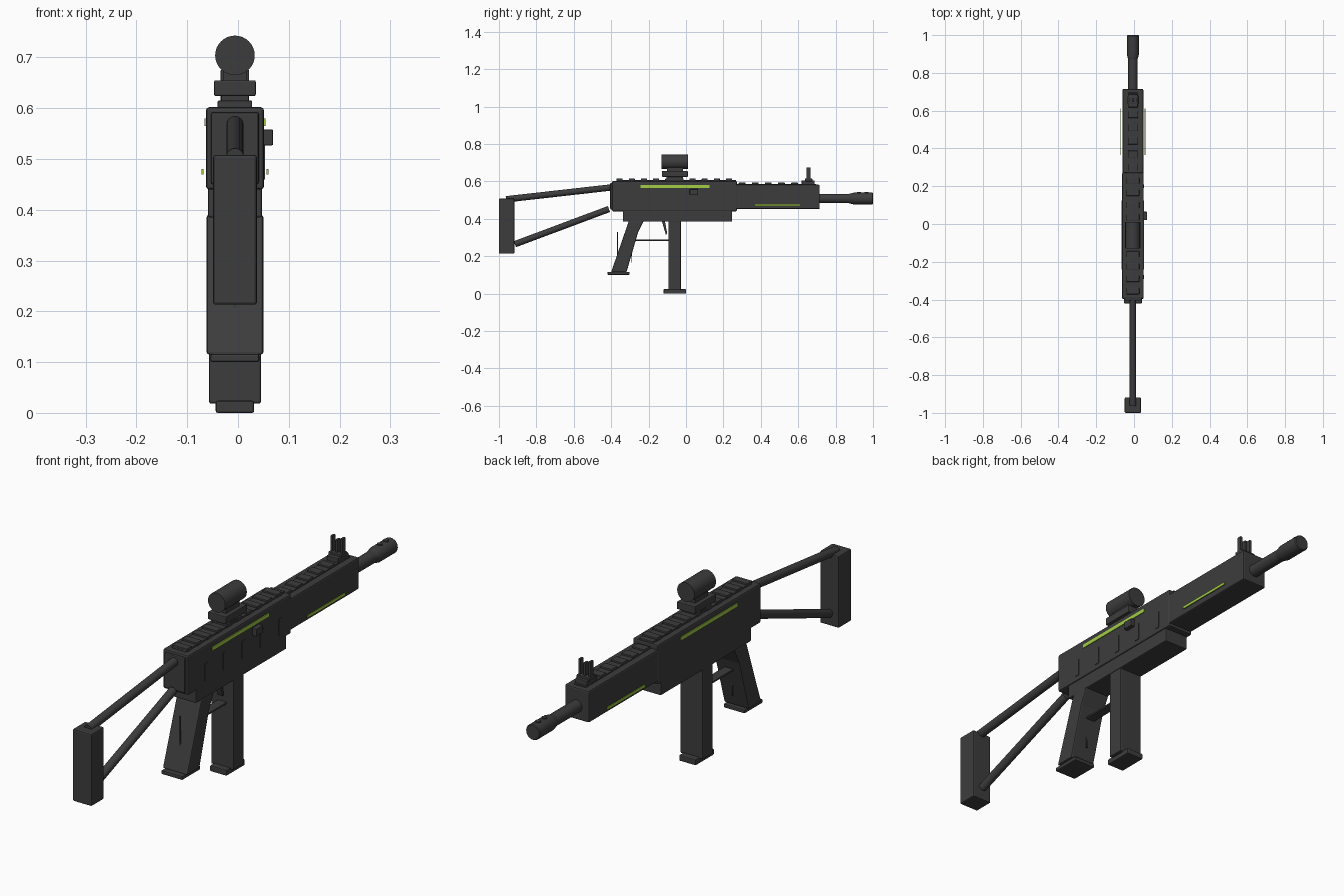
import bpy, bmesh, math
from mathutils import Vector

if "Cube" in bpy.data.objects:
    bpy.data.objects.remove(bpy.data.objects["Cube"])

CX = -0.006  # centre line of the body


def material(name, col):
    m = bpy.data.materials.new(name)
    m.diffuse_color = (*col, 1)
    m.use_nodes = True
    m.node_tree.nodes["Principled BSDF"].inputs["Base Color"].default_value = m.diffuse_color
    return m


DARK = material("charcoal", (0.046, 0.046, 0.046))
GREEN = material("lime green", (0.36, 0.62, 0.06))


def finish(name, bm, mat, bevel=0.0):
    bmesh.ops.recalc_face_normals(bm, faces=bm.faces)
    me = bpy.data.meshes.new(name)
    bm.to_mesh(me)
    bm.free()
    ob = bpy.data.objects.new(name, me)
    bpy.context.collection.objects.link(ob)
    me.materials.append(mat)
    if bevel:
        b = ob.modifiers.new("bevel", 'BEVEL')
        b.width = bevel
        b.segments = 2
    return ob


def box(name, x, y, z, bevel=0.004, mat=DARK):
    """Box from (min, max) pairs."""
    bm = bmesh.new()
    bmesh.ops.create_cube(bm, size=1)
    for v in bm.verts:
        v.co = [(a + b) / 2 + c * (b - a) for (a, b), c in zip((x, y, z), v.co)]
    return finish(name, bm, mat, bevel)


def mid(half):
    return (CX - half, CX + half)


def prism(name, pts, half, bevel=0.004):
    """Side profile of (y, z) points extruded across the width."""
    bm = bmesh.new()
    f = bm.faces.new([bm.verts.new((CX - half, y, z)) for y, z in pts])
    ext = bmesh.ops.extrude_face_region(bm, geom=[f])["geom"]
    bmesh.ops.translate(bm, vec=(2 * half, 0, 0),
                        verts=[v for v in ext if isinstance(v, bmesh.types.BMVert)])
    return finish(name, bm, DARK, bevel)


def lathe(name, a, b, profile, sides=24):
    """Round part from a to b; profile holds (fraction along, radius)."""
    a, b = Vector(a), Vector(b)
    q = (b - a).to_track_quat('Z', 'Y')
    bm = bmesh.new()
    rings = []
    for t, r in profile:
        rings.append([bm.verts.new(a.lerp(b, t) + q @ Vector(
            (r * math.cos(i * math.tau / sides), r * math.sin(i * math.tau / sides), 0)))
            for i in range(sides)])
    for r0, r1 in zip(rings, rings[1:]):
        for i in range(sides):
            j = (i + 1) % sides
            bm.faces.new((r0[i], r0[j], r1[j], r1[i]))
    bm.faces.new(rings[0])
    bm.faces.new(rings[-1])
    ob = finish(name, bm, DARK)
    bpy.ops.object.select_all(action='DESELECT')
    ob.select_set(True)
    bpy.context.view_layer.objects.active = ob
    bpy.ops.object.shade_smooth_by_angle(angle=math.radians(35))
    return ob


def tube(name, a, b, r, sides=24):
    return lathe(name, a, b, [(0, r), (1, r)], sides)


# Body
box("upper_receiver", mid(0.057), (-0.395, 0.272), (0.44, 0.602), 0.006)
box("lower_receiver", mid(0.053), (-0.338, 0.247), (0.385, 0.45))
box("rear_plate", mid(0.047), (-0.405, -0.38), (0.45, 0.592))
box("handguard", mid(0.055), (0.26, 0.715), (0.452, 0.582), 0.006)

# Top rails with cross teeth
box("receiver_rail", mid(0.032), (-0.372, 0.268), (0.598, 0.608), 0.002)
for i in range(10):
    y = -0.355 + i * 0.065
    box("receiver_rail_tooth", mid(0.034), (y - 0.016, y + 0.016), (0.6, 0.615), 0.002)
box("handguard_rail", mid(0.027), (0.268, 0.695), (0.578, 0.586), 0.002)
for i in range(5):
    y = 0.3 + i * 0.07
    box("handguard_rail_tooth", mid(0.027), (y - 0.018, y + 0.018), (0.58, 0.593), 0.002)

# Barrel and muzzle
tube("barrel", (CX, 0.70, 0.508), (CX, 0.90, 0.508), 0.025)
lathe("muzzle", (CX, 0.872, 0.508), (CX, 1.0, 0.508),
      [(0, 0.025), (0.2, 0.032), (0.97, 0.032), (1, 0.029)])
for y in (0.925, 0.965):
    tube("muzzle_port", (CX, y, 0.53), (CX, y, 0.543), 0.011, 12)

# Front sight
box("front_sight_base", mid(0.026), (0.618, 0.687), (0.578, 0.605), 0.003)
box("front_sight_step", mid(0.029), (0.635, 0.675), (0.60, 0.614), 0.002)
for dx, top in ((-0.023, 0.675), (0, 0.665), (0.023, 0.675)):
    box("front_sight_post", (CX + dx - 0.005, CX + dx + 0.005), (0.645, 0.665), (0.6, top), 0.001)

# Optic
box("optic_clamp", mid(0.027), (-0.105, -0.015), (0.6, 0.628), 0.002)
box("optic_mount", mid(0.041), (-0.128, 0.01), (0.624, 0.655), 0.003)
box("optic_neck", mid(0.024), (-0.102, -0.016), (0.65, 0.685), 0.002)
tube("optic_tube", (CX, -0.13, 0.704), (CX, 0.01, 0.704), 0.039, 32)

# Skeleton stock
box("butt_pad", mid(0.043), (-1.0, -0.918), (0.213, 0.508), 0.005)
tube("upper_strut", (CX, -0.962, 0.504), (CX, -0.385, 0.569), 0.017)
tube("lower_strut", (CX, -0.915, 0.264), (CX, -0.412, 0.452), 0.017)

# Grip
prism("grip", [(-0.305, 0.39), (-0.225, 0.39), (-0.257, 0.325),
               (-0.318, 0.115), (-0.40, 0.115)], 0.056, 0.005)
box("grip_base", mid(0.048), (-0.42, -0.302), (0.1, 0.116))
for y, z0, z1 in ((-0.366, 0.17, 0.33), (-0.29, 0.165, 0.25)):
    box("grip_ridge", mid(0.003), (y - 0.002, y + 0.002), (z0, z1), 0)

# Magazine
box("magazine", mid(0.051), (-0.094, -0.027), (0.018, 0.40))
box("magazine_base", mid(0.038), (-0.12, 0.0), (0.0, 0.024))

# Trigger and guard
prism("trigger", [(-0.13, 0.39), (-0.113, 0.39), (-0.1, 0.318), (-0.108, 0.316)], 0.012, 0.001)
box("trigger_guard", mid(0.02), (-0.275, -0.085), (0.28, 0.288), 0.002)

# Charging handle
box("charging_handle", (0.045, 0.069), (0.02, 0.065), (0.527, 0.558), 0.002)

# Thin raised plates on the right face
for i in range(5):
    y = -0.28 + i * 0.12
    box("side_slot", (0.049, 0.0535), (y - 0.01, y + 0.01), (0.46, 0.53), 0)

# Green accent strips on both sides
for s in (-1, 1):
    for name, off, y, z in (("receiver_stripe", 0.058, (-0.242, 0.125), (0.565, 0.58)),
                            ("handguard_stripe", 0.064, (0.366, 0.611), (0.469, 0.48))):
        x = CX + s * off
        box(name, (x - 0.002, x + 0.002), y, z, 0, GREEN)
